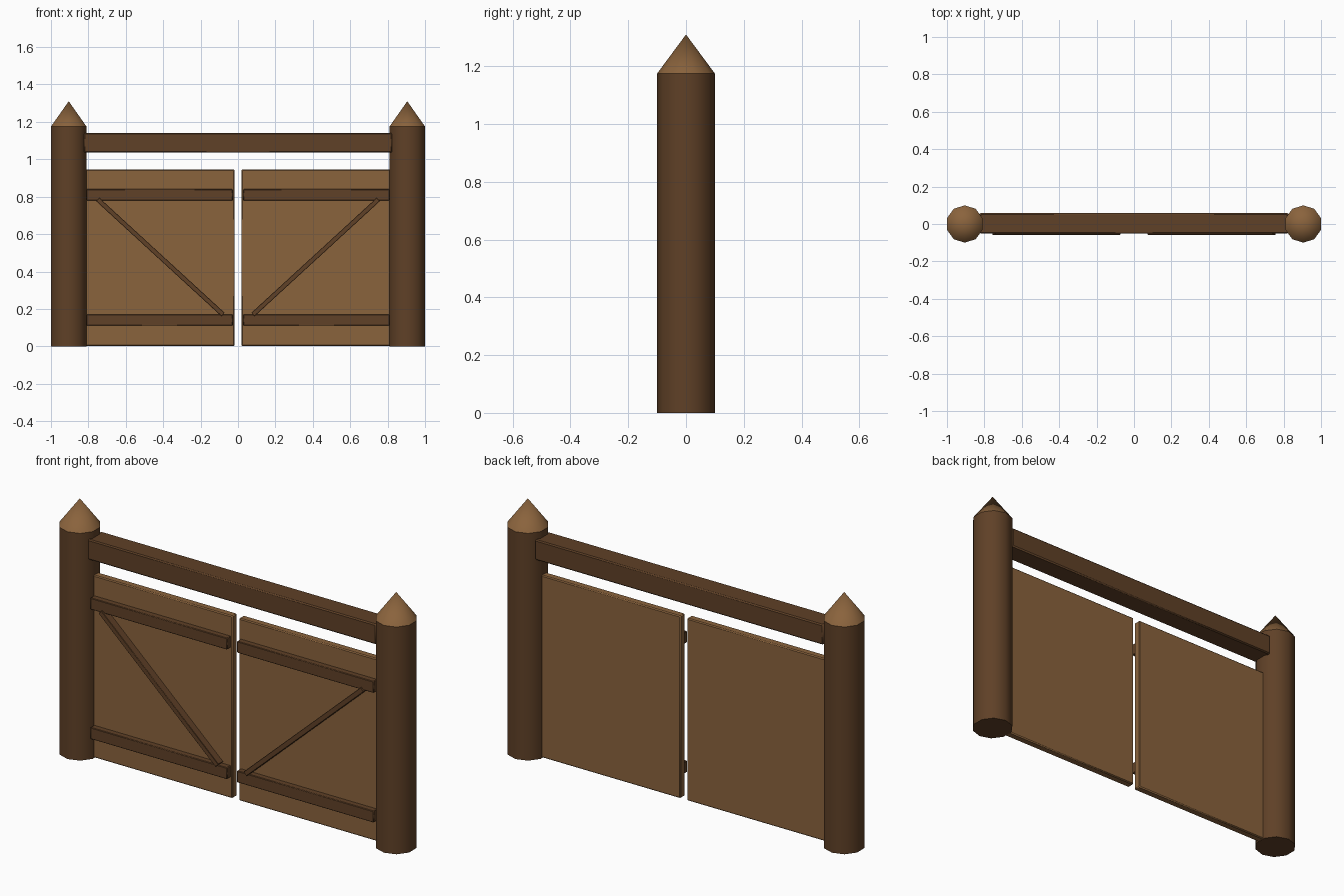
import bpy
import math
from mathutils import Vector

cube = bpy.data.objects.get("Cube")
if cube:
    bpy.data.objects.remove(cube, do_unlink=True)


def make_material(name, color):
    mat = bpy.data.materials.new(name)
    mat.use_nodes = True
    mat.diffuse_color = color
    bsdf = next(n for n in mat.node_tree.nodes if n.type == 'BSDF_PRINCIPLED')
    bsdf.inputs["Base Color"].default_value = color
    bsdf.inputs["Roughness"].default_value = 0.9
    return mat


dark_wood = make_material("dark wood", (0.115, 0.052, 0.020, 1))
light_wood = make_material("light wood", (0.255, 0.125, 0.046, 1))


def finish(name, mat):
    obj = bpy.context.object
    obj.name = name
    obj.data.materials.append(mat)
    bpy.ops.object.shade_smooth_by_angle(angle=math.radians(40))
    return obj


def box(name, low, high, mat, bevel=0.005, tilt=0):
    """Bevelled box between two corners, optionally turned about y."""
    low, high = Vector(low), Vector(high)
    bpy.ops.mesh.primitive_cube_add(size=1, location=(low + high) / 2)
    bpy.context.object.scale = high - low
    bpy.ops.object.transform_apply(location=False, rotation=False, scale=True)
    obj = finish(name, mat)
    obj.rotation_euler.y = tilt
    mod = obj.modifiers.new("soft edges", 'BEVEL')
    mod.width = bevel
    mod.segments = 1
    return obj


def cone(name, x, z, height, bottom, top, mat):
    bpy.ops.mesh.primitive_cone_add(vertices=10, radius1=bottom, radius2=top,
                                    depth=height, location=(x, 0, z + height / 2))
    return finish(name, mat)


POST_X, POST_R, POST_H = 0.905, 0.1, 1.175

for side, s in (("right", -1), ("left", 1)):
    # Round post with pointed cap
    cone(side + "_post", s * POST_X, 0, POST_H, POST_R, POST_R, dark_wood)
    cone(side + "_post_cap", s * POST_X, POST_H, 0.135, POST_R, 0, light_wood)

    # Door panel
    inner, outer = sorted((s * 0.018, s * 0.82))
    box(side + "_door_panel", (inner, -0.02, 0.002), (outer, 0.02, 0.945), light_wood)

    # Horizontal rails on the front of the door
    a, b = sorted((s * 0.028, s * 0.81))
    for level, z in (("lower", 0.11), ("upper", 0.78)):
        box(f"{side}_{level}_rail", (a, -0.05, z), (b, -0.015, z + 0.06), dark_wood, 0.003)

    # Diagonal brace between the rails
    start, end = Vector((s * 0.08, 0, 0.17)), Vector((s * 0.75, 0, 0.785))
    mid, span = (start + end) / 2, end - start
    half = Vector((span.length / 2, 0.0215, 0.0125))
    mid.y = -0.0365
    box(side + "_brace", mid - half, mid + half, dark_wood, 0.002,
        -math.atan2(span.z, span.x))

# Beam joining the posts
box("top_beam", (-0.825, -0.052, 1.035), (0.825, 0.058, 1.14), dark_wood, 0.006)
